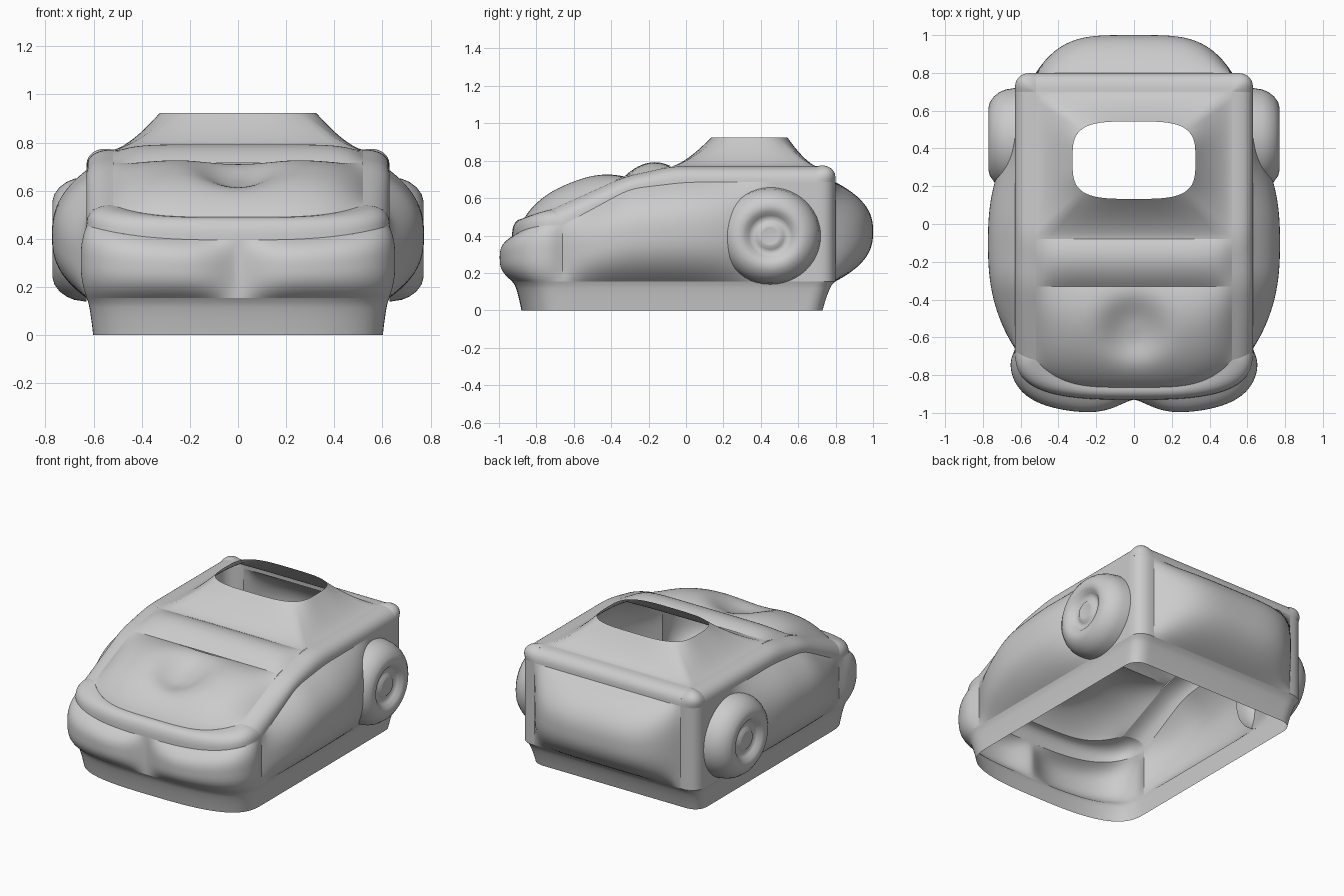
import bpy, bmesh
from math import sin, cos, pi, exp, hypot
from mathutils import Vector

if "Cube" in bpy.data.objects:
    bpy.data.objects.remove(bpy.data.objects["Cube"])

CENTRE = Vector((0, 0, 0.35))
BASE = 0.155          # height where the skirt meets the body


def grid(name, nu, nv, f, mirror=False):
    """Surface patch from f(u, v), facing away from the body centre."""
    bm = bmesh.new()
    rows = [[bm.verts.new(f(i / nu, j / nv)) for j in range(nv + 1)] for i in range(nu + 1)]
    for i in range(nu):
        for j in range(nv):
            bm.faces.new((rows[i][j], rows[i + 1][j], rows[i + 1][j + 1], rows[i][j + 1]))
    bmesh.ops.remove_doubles(bm, verts=bm.verts, dist=1e-5)
    bm.normal_update()
    if sum(p.normal.dot(p.calc_center_median() - CENTRE) * p.calc_area() for p in bm.faces) < 0:
        bmesh.ops.reverse_faces(bm, faces=bm.faces)
    me = bpy.data.meshes.new(name)
    bm.to_mesh(me)
    bm.free()
    me.shade_smooth()
    ob = bpy.data.objects.new(name, me)
    bpy.context.collection.objects.link(ob)
    if mirror:
        ob.modifiers.new("Mirror", 'MIRROR')
    return ob


def lerp(a, b, t):
    return a + (b - a) * t


def interp(pts, t):
    """Smoothed polyline lookup, so that bends are soft."""
    def at(t):
        for (a, p), (b, q) in zip(pts, pts[1:]):
            if t <= b:
                return lerp(p, q, max(0, (t - a) / (b - a)))
        return pts[-1][1]
    w = min(.06, t - pts[0][0], pts[-1][0] - t)
    return sum(at(t + w * k / 3) for k in range(-3, 4)) / 7


def hump(t, p):
    return 1 - abs(2 * t - 1) ** p


def quarter(t, e=0.8):
    """Squarish quarter round from (0,1) to (1,0)."""
    return max(0, sin(t * pi / 2)) ** e, max(0, cos(t * pi / 2)) ** e


def rail_in(y):
    return interp([(-.72, .54), (-.33, .715), (-.08, .77), (.7, .77)], y)


def rail_out(y):
    return interp([(-.66, .455), (-.3, .65), (0, .685), (.7, .685)], y)


def nose(s):
    """Front plan curve, centre line (s=0) to side (s=1)."""
    a, b = quarter(s, 2 / 3)
    return .63 * a, -.66 - .27 * b


def bumper_top(x):
    return .395 + .06 * abs(x / .63) ** 3


# Skirt, open at the bottom
def skirt(u, v):
    if u < .4:
        x, y = nose(u / .4)
    elif u < .6:
        x, y = .63, lerp(-.66, .70, (u - .4) / .2)
    elif u < .8:
        a, b = quarter((u - .6) / .2)
        x, y = .52 + .11 * b, .70 + .10 * a
    else:
        x, y = .52 * (1 - (u - .8) / .2), .80
    k = (1 - v) ** .6
    return x * (1 - .045 * k), y + k * (.05 if y < 0 else -.07) * min(1, abs(y) / .7), BASE * v


grid("skirt", 80, 8, skirt, True)


# Bulging front bumper halves with a narrow groove between
def bumper(u, v):
    u = u ** 1.4
    x, y = nose(u)
    x0, y0 = nose(max(0, u - .01))
    x1, y1 = nose(min(1, u + .01))
    n = Vector((y1 - y0, -(x1 - x0))).normalized()
    n = -n if n.y > 0 else n
    d = .074 * hump(u, 9) * hump(v * .93 + .07 * v * v, 2.8)
    return x + abs(n.x) * d * .45, y + n.y * d, lerp(BASE, bumper_top(x), v)


grid("front_bumper", 56, 24, bumper, True)


# Rounded lip between bumper and hood
def hood_edge(x):
    k = abs(x / .52) ** 4
    return Vector((x, -.865 + .145 * k, .49 + .05 * k))


def lip(u, v):
    x, y = nose(u)
    h = hood_edge(.52 * quarter(u, 2 / 3)[0])
    a, b = quarter(v)
    zb = bumper_top(x)
    return lerp(h.x, x, a), lerp(h.y, y, a), lerp(zb, h.z, b)


grid("front_lip", 40, 10, lip, True)


# Hood with a round dimple
def hood(u, v):
    x = lerp(-.52, .52, u)
    e = hood_edge(x)
    y = lerp(e.y, -.33, v)
    z = lerp(e.z, .715, v)
    z += .092 * hump(u, 5) * hump(v ** .85, 2.3)
    z -= .078 * exp(-(hypot(x, y + .555) / .155) ** 2.6)
    return x, y, z


grid("hood", 56, 48, hood)


# Windshield strip
def windshield(u, v):
    z = lerp(.715, .77, v) + .045 * hump(u, 8) * hump(v, 2)
    return lerp(-.52, .52, u), lerp(-.33, -.08, v), z


grid("windshield", 32, 14, windshield)


# Roof sweeping up to its opening
def roof(u, v):
    c, s = cos(u * 2 * pi), sin(u * 2 * pi)
    m = max(abs(c), abs(s))
    n = (abs(c) ** 3.6 + abs(s) ** 3.6) ** (1 / 3.6)
    x = lerp(.52 * c / m, .325 * c / n, v)
    y = lerp(.31 + .39 * s / m, .338 + .205 * s / n, v)
    return x, y, .77 + .153 * v ** 1.45


grid("roof", 96, 16, roof)


# Bulging side panels
def side(u, v):
    y = lerp(-.66, .70, u)
    d = .143 * max(0, 1 - abs((y + .1) / .56) ** 2.5) * hump(v, 2.5)
    return .63 + d, y, lerp(BASE, rail_out(y), v)


grid("side_panel", 56, 28, side, True)


# Rounded top rails along both sides
def rail(u, v):
    a, b = quarter(v)
    yi, yo = lerp(-.72, .7, u), lerp(-.66, .7, u)
    return .52 + .11 * a, lerp(yi, yo, v), lerp(rail_out(yo), rail_in(yi), b)


grid("side_rail", 56, 10, rail, True)


# Rear edge rolls and corner
def rear_rail(u, v):
    a, b = quarter(v)
    return lerp(-.52, .52, u), .70 + .10 * a, .685 + .085 * b


def rear_post(u, v):
    a, b = quarter(u)
    return .52 + .11 * b, .70 + .10 * a, lerp(BASE, .685, v)


# Corner swells a little above the rails
def rear_corner(u, v):
    a, b = quarter(u)
    c, d = quarter(v)
    k = 1 + .14 * hump(u, 2) * hump(v, 2)
    return .52 + .11 * b * d * k, .70 + .10 * a * d * k, .685 + .085 * c * k


grid("rear_rail", 8, 10, rear_rail)
grid("rear_post", 10, 8, rear_post, True)
grid("rear_corner", 12, 12, rear_corner, True)


# Bulging rear panel
def rear(u, v):
    return lerp(-.52, .52, u), .80 + .20 * hump(u, 4) * hump(v, 2.5), lerp(BASE, .685, v)


grid("rear_panel", 40, 28, rear)

# Round side wheels with sunken hubs
WHEEL = [(.27, .63), (.262, .68), (.248, .712), (.225, .742), (.195, .763), (.165, .771),
         (.135, .763), (.115, .742), (.095, .73), (.075, .735), (.058, .75), (.045, .748), (0, .745)]


def wheel(u, v):
    r, x = WHEEL[round(v * (len(WHEEL) - 1))]
    a = u * 2 * pi
    return x, .45 + r * cos(a), .398 + r * .96 * sin(a)


grid("side_wheel", 48, len(WHEEL) - 1, wheel, True)
